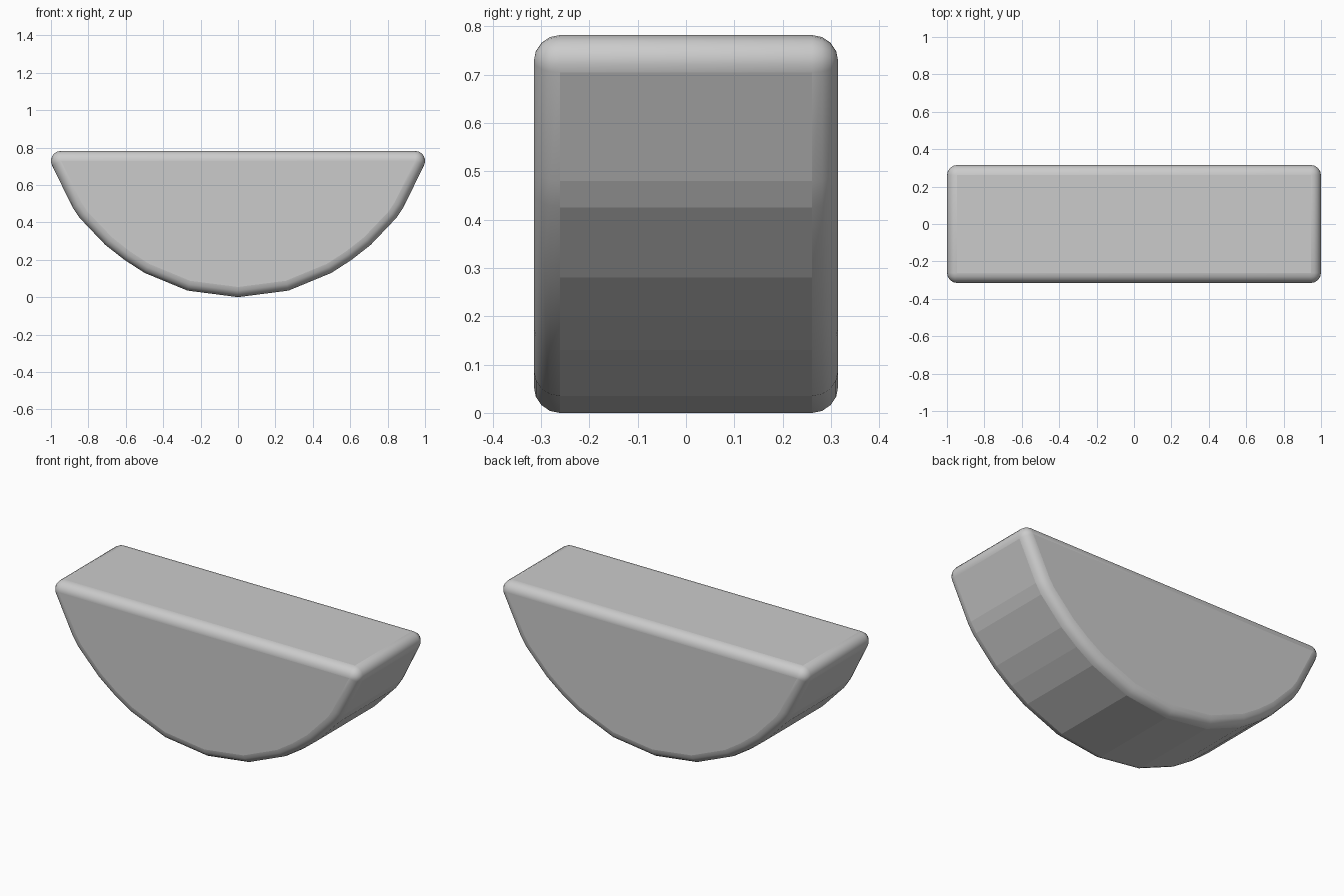
import bpy, bmesh, math
from mathutils import Vector

if "Cube" in bpy.data.objects:
    bpy.data.objects.remove(bpy.data.objects["Cube"])

R = 0.054          # edge rounding radius
HALF = 0.315       # half thickness
STEPS = 4          # segments per rounded edge

# half profile of the bowl-shaped slab, from bottom centre to sharp top tip
half = [(0, 0.0), (0.27, 0.035), (0.50, 0.13), (0.608, 0.20), (0.71, 0.28),
        (0.848, 0.425), (0.884, 0.48), (1.033, 0.782)]
outline = [Vector(p) for p in half] + [Vector((-x, z)) for x, z in reversed(half[1:])]


def normal(a, b):
    d = (b - a).normalized()
    return Vector((d.y, -d.x))


# core points and outward directions; the two tips get a fan of directions
rim = []
n = len(outline)
for i, p in enumerate(outline):
    n0 = normal(outline[i - 1], p)
    n1 = normal(p, outline[(i + 1) % n])
    mitre = (n0 + n1) / (1 + n0.dot(n1))
    core = p - mitre * R
    if n0.dot(n1) < 0.5:
        a0 = math.atan2(n0.y, n0.x)
        sweep = (math.atan2(n1.y, n1.x) - a0) % (2 * math.pi)
        for k in range(7):
            a = a0 + sweep * k / 6
            rim.append((core, Vector((math.cos(a), math.sin(a)))))
    else:
        rim.append((core, mitre))

# rings from front face to back face
quarter = [math.pi / 2 * k / STEPS for k in range(STEPS + 1)]
rings = [(-(HALF - R) - R * math.cos(t), R * math.sin(t)) for t in quarter]
rings += [(-y, s) for y, s in reversed(rings)]

bm = bmesh.new()
loops = [[bm.verts.new((c.x + d.x * s, y, c.y + d.y * s)) for c, d in rim]
         for y, s in rings]
m = len(rim)
for j in range(len(loops) - 1):
    for i in range(m):
        k = (i + 1) % m
        f = bm.faces.new((loops[j][i], loops[j][k], loops[j + 1][k], loops[j + 1][i]))
        fan = (rim[i][0] - rim[k][0]).length < 1e-6
        f.smooth = fan or j != STEPS      # rounded edges smooth, bands flat
bm.faces.new(loops[0])
bm.faces.new(loops[-1])
bmesh.ops.remove_doubles(bm, verts=bm.verts, dist=1e-5)
bmesh.ops.recalc_face_normals(bm, faces=bm.faces)

mesh = bpy.data.meshes.new("half_round_slab")
bm.to_mesh(mesh)
bm.free()
slab = bpy.data.objects.new("half_round_slab", mesh)
bpy.context.collection.objects.link(slab)
